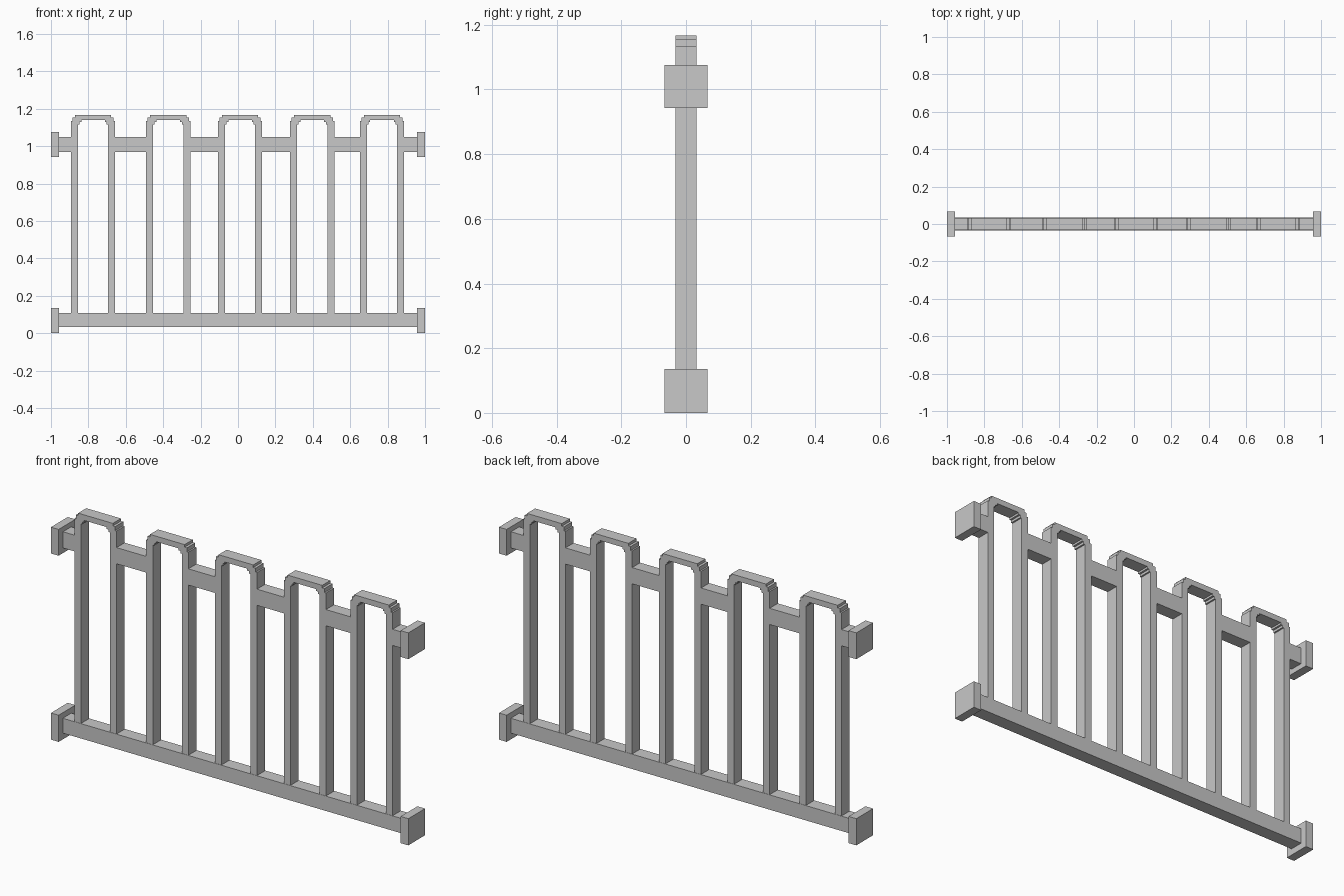
import bpy, bmesh

if "Cube" in bpy.data.objects:
    bpy.data.objects.remove(bpy.data.objects["Cube"])

steel = bpy.data.materials.new("light grey metal")
steel.diffuse_color = (0.58, 0.58, 0.58, 1)
steel.use_nodes = True
steel.node_tree.nodes["Principled BSDF"].inputs["Base Color"].default_value = steel.diffuse_color


def finish(name, bm):
    bmesh.ops.recalc_face_normals(bm, faces=bm.faces)
    me = bpy.data.meshes.new(name)
    bm.to_mesh(me)
    bm.free()
    me.materials.append(steel)
    ob = bpy.data.objects.new(name, me)
    bpy.context.collection.objects.link(ob)
    return ob


def box(name, x, y, z):
    """Box from (min, max) ranges."""
    bm = bmesh.new()
    bmesh.ops.create_cube(bm, size=1)
    for v in bm.verts:
        for i, (a, b) in enumerate((x, y, z)):
            v.co[i] = b if v.co[i] > 0 else a
    return finish(name, bm)


def extrude_profile(name, points, depth):
    """Extrude an x-z outline along y, centred on y = 0."""
    bm = bmesh.new()
    face = bm.faces.new([bm.verts.new((x, -depth, z)) for x, z in points])
    ext = bmesh.ops.extrude_face_region(bm, geom=[face])["geom"]
    bmesh.ops.translate(bm, vec=(0, 2 * depth, 0),
                        verts=[v for v in ext if isinstance(v, bmesh.types.BMVert)])
    return finish(name, bm)


HALF = 0.118            # half width of a hoop
RAIL_TOP = 0.107        # top of the lower rail
CENTRES = [-0.775, -0.373, 0.011, 0.397, 0.77]

# Hoops: two uprights joined by a top with stepped corners
outer = [(HALF, RAIL_TOP), (HALF, 1.134), (HALF - 0.008, 1.134), (HALF - 0.008, 1.154),
         (HALF - 0.021, 1.154), (HALF - 0.021, 1.167)]
inner = [(HALF - 0.037, RAIL_TOP), (HALF - 0.037, 1.117), (HALF - 0.045, 1.117),
         (HALF - 0.045, 1.129), (HALF - 0.055, 1.129), (HALF - 0.055, 1.139)]


def arch(pts):
    return [(-x, z) for x, z in pts] + [(x, z) for x, z in reversed(pts)]


for i, cx in enumerate(CENTRES):
    outline = arch(outer) + arch(inner)[::-1]
    extrude_profile(f"hoop_{i + 1}", [(cx + x, z) for x, z in outline], 0.0325)

# Lower rail, full length
box("lower_rail", (-0.957, 0.957), (-0.034, 0.034), (0.032, RAIL_TOP))

# Upper rail pieces, only between hoops and out to the ends
edges = [-0.957] + [cx + s * HALF for cx in CENTRES for s in (-1, 1)] + [0.957]
for i in range(0, len(edges), 2):
    box(f"upper_rail_{i // 2 + 1}", (edges[i], edges[i + 1]), (-0.0325, 0.0325), (0.968, 1.05))

# Square mounting plates at the rail ends
for side, xr in (("left", (-1, -0.957)), ("right", (0.957, 1))):
    for level, zr in (("lower", (0, 0.135)), ("upper", (0.942, 1.075))):
        box(f"{level}_{side}_mount", xr, (-0.067, 0.067), zr)
